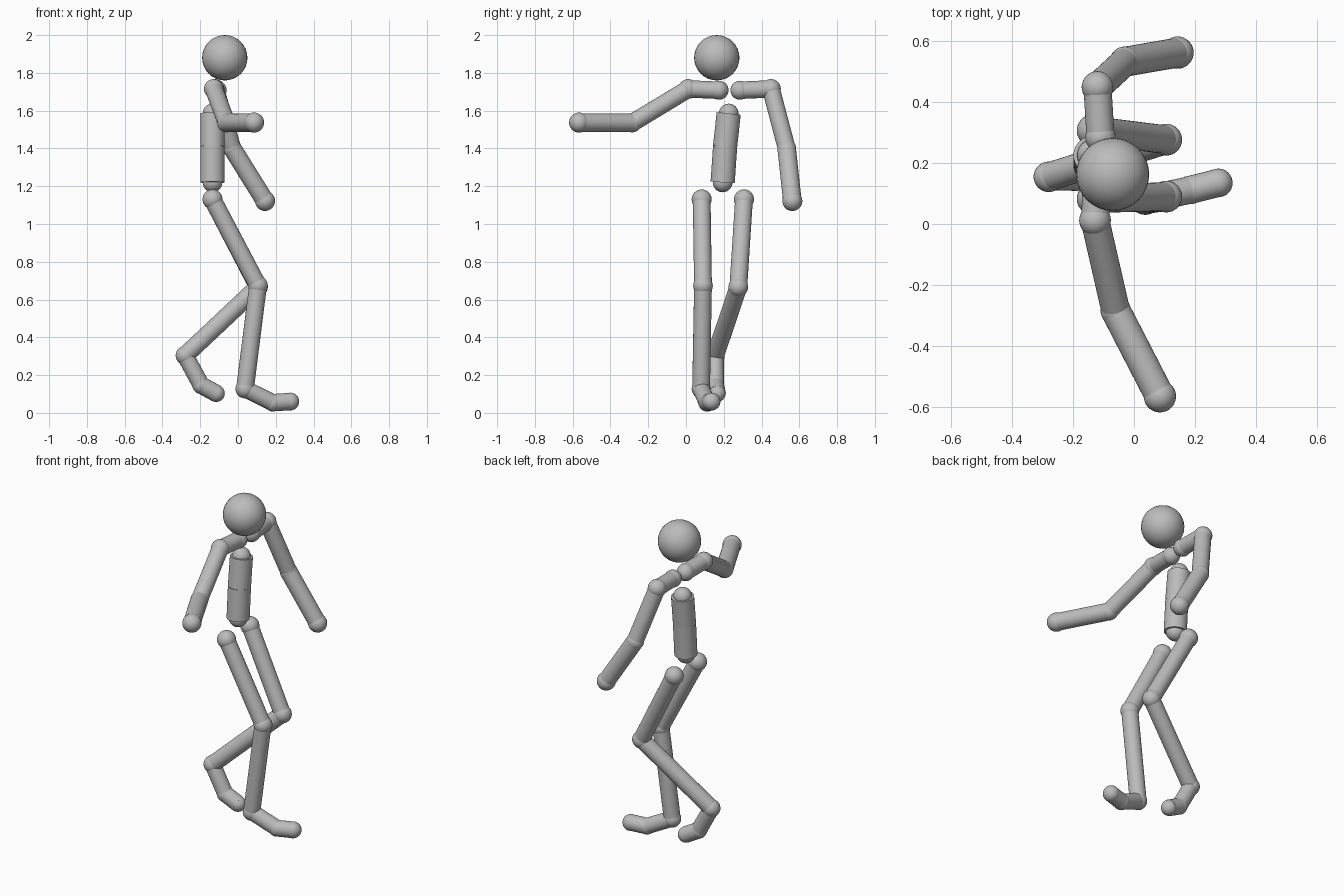
import bpy
from mathutils import Vector

if "Cube" in bpy.data.objects:
    bpy.data.objects.remove(bpy.data.objects["Cube"])

grey = bpy.data.materials.new("plain grey")
grey.diffuse_color = (0.5, 0.5, 0.5, 1)
grey.use_nodes = True
grey.node_tree.nodes["Principled BSDF"].inputs["Base Color"].default_value = grey.diffuse_color


def finish(name):
    ob = bpy.context.object
    ob.name = name
    ob.data.materials.append(grey)
    bpy.ops.object.shade_smooth_by_angle(angle=0.7)
    return ob


def ball(name, centre, radius):
    bpy.ops.mesh.primitive_uv_sphere_add(segments=32, ring_count=16,
                                         radius=radius, location=centre)
    return finish(name)


def tube(name, a, b, radius):
    a, b = Vector(a), Vector(b)
    d = b - a
    bpy.ops.mesh.primitive_cylinder_add(vertices=32, radius=radius,
                                        depth=d.length, location=(a + b) / 2)
    ob = finish(name)
    ob.rotation_euler = d.to_track_quat('Z', 'Y').to_euler()
    return ob


def chain(side, joints, bones):
    """Balls at the joints, tubes between them."""
    for name, pos, r in joints:
        ball(f"{side}_{name}_joint", pos, r)
    for (name, r), a, b in zip(bones, joints, joints[1:]):
        tube(f"{side}_{name}", a[1], b[1], r)


# Head
ball("head", (-0.07, 0.163, 1.88), 0.12)

# Torso: two thick tubes with narrower joint balls
chain("torso", [
    ("pelvis", (-0.135, 0.194, 1.22), 0.052),
    ("waist", (-0.135, 0.207, 1.41), 0.06),
    ("neck", (-0.135, 0.226, 1.585), 0.052)],
    [("lower_body", 0.064), ("upper_body", 0.064)])

# Arms
arm_bones = [("collar", 0.046), ("upper_arm", 0.047), ("forearm", 0.049)]
chain("right", [
    ("collar", (-0.12, 0.175, 1.708), 0.05),
    ("shoulder", (-0.128, 0.012, 1.715), 0.052),
    ("elbow", (-0.06, -0.285, 1.535), 0.05),
    ("wrist", (0.085, -0.566, 1.537), 0.053)], arm_bones)
chain("left", [
    ("collar", (-0.11, 0.285, 1.708), 0.05),
    ("shoulder", (-0.12, 0.45, 1.715), 0.052),
    ("elbow", (-0.03, 0.533, 1.40), 0.05),
    ("wrist", (0.143, 0.563, 1.122), 0.053)], arm_bones)

# Legs and feet
leg_bones = [("thigh", 0.047), ("shin", 0.047), ("foot", 0.045), ("toe", 0.046)]
chain("right", [
    ("hip", (-0.135, 0.083, 1.13), 0.053),
    ("knee", (0.106, 0.09, 0.673), 0.052),
    ("ankle", (0.037, 0.08, 0.127), 0.05),
    ("foot_ball", (0.185, 0.112, 0.054), 0.047),
    ("toe_tip", (0.277, 0.135, 0.06), 0.047)], leg_bones)
chain("left", [
    ("hip", (-0.135, 0.307, 1.13), 0.053),
    ("knee", (0.106, 0.277, 0.667), 0.052),
    ("ankle", (-0.28, 0.155, 0.304), 0.05),
    ("foot_ball", (-0.195, 0.155, 0.147), 0.047),
    ("toe_tip", (-0.115, 0.165, 0.103), 0.045)], leg_bones)
